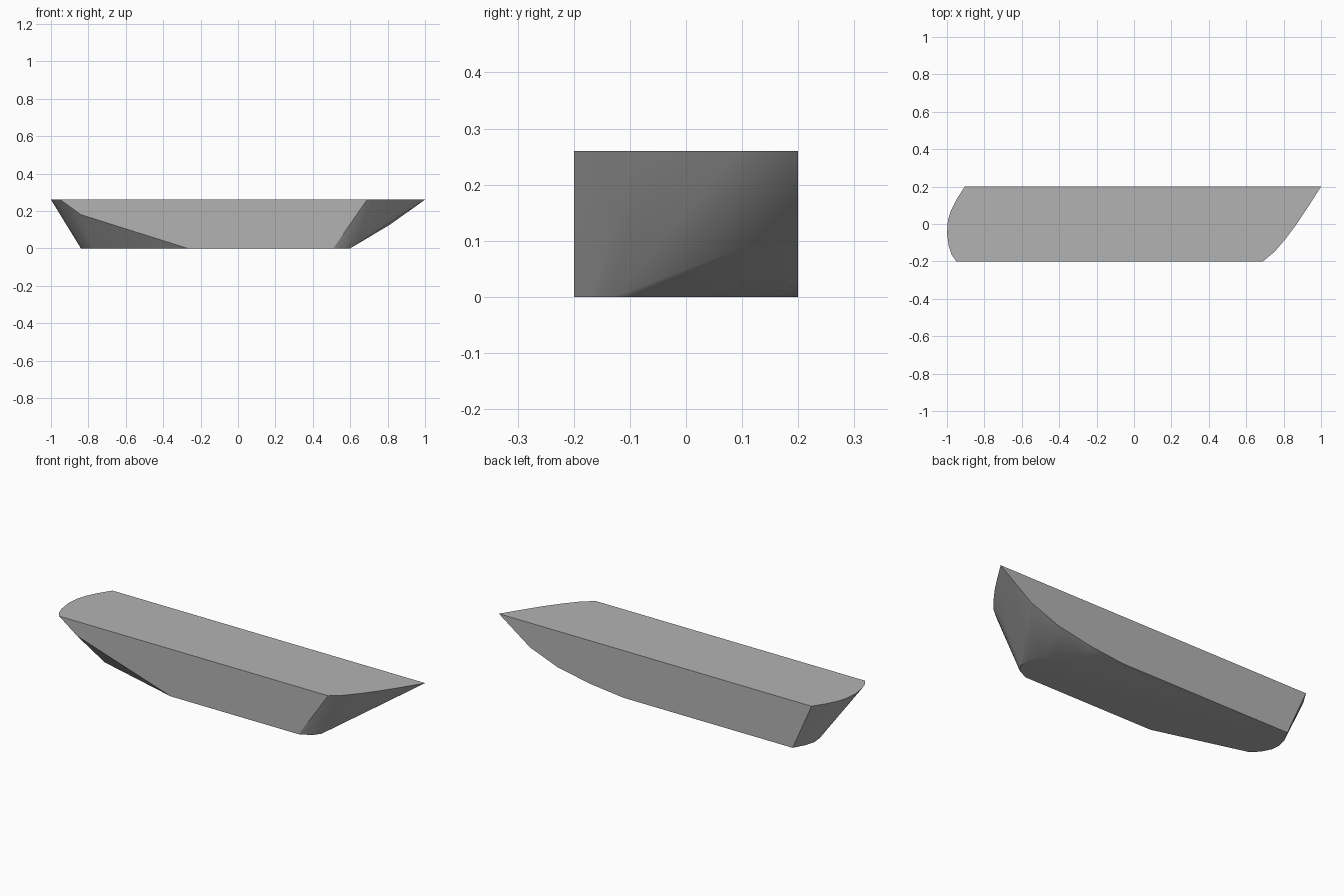
import bpy
import bmesh
import math

default_cube = bpy.data.objects.get("Cube")
if default_cube:
    bpy.data.objects.remove(default_cube, do_unlink=True)

HALF_WIDTH = 0.2
HEIGHT = 0.26


def make_material(name, colour):
    material = bpy.data.materials.new(name)
    material.use_nodes = True
    material.diffuse_color = colour
    material.node_tree.nodes["Principled BSDF"].inputs["Base Color"].default_value = colour
    return material


def at_height(outline, z):
    """Place a plan outline of (x, y) points at one height."""
    return [(x, y, z) for x, y in outline]


def on_side(outline, y):
    """Place a side outline of (x, z) points on one flat flank."""
    return [(x, y, z) for x, z in outline]


def hull_object(name, points, material, smooth_angle):
    """Skin the outlines with a convex surface and merge its flat areas."""
    bm = bmesh.new()
    for point in points:
        bm.verts.new(point)
    result = bmesh.ops.convex_hull(bm, input=bm.verts[:])
    unused = {item for key in ("geom_interior", "geom_unused")
              for item in result[key] if isinstance(item, bmesh.types.BMVert)}
    bmesh.ops.delete(bm, geom=list(unused), context="VERTS")
    bmesh.ops.dissolve_limit(bm, angle_limit=math.radians(0.5),
                             verts=bm.verts[:], edges=bm.edges[:])
    bmesh.ops.recalc_face_normals(bm, faces=bm.faces[:])
    mesh = bpy.data.meshes.new(name)
    bm.to_mesh(mesh)
    bm.free()
    mesh.materials.append(material)
    obj = bpy.data.objects.new(name, mesh)
    bpy.context.collection.objects.link(obj)
    bpy.ops.object.select_all(action="DESELECT")
    obj.select_set(True)
    bpy.context.view_layer.objects.active = obj
    bpy.ops.object.shade_smooth_by_angle(angle=smooth_angle)
    return obj


# Flat deck: rounded stern and raked, pointed bow
deck_stern = [(-0.95, -0.2), (-0.975, -0.165), (-0.99, -0.12), (-1, -0.05),
              (-0.995, 0.02), (-0.98, 0.07), (-0.95, 0.13), (-0.905, 0.2)]
deck_bow = [(0.69, -0.2), (0.75, -0.15), (0.81, -0.08),
            (0.87, 0), (0.93, 0.09), (1, 0.2)]

# Smaller flat base
base_stern = [(-0.27, -0.2), (-0.77, -0.06), (-0.81, -0.02),
              (-0.835, 0.03), (-0.84, 0.08), (-0.825, 0.135), (-0.79, 0.2)]
base_bow = [(0.51, -0.2), (0.57, -0.17), (0.6, -0.13), (0.6, -0.07),
            (0.575, 0), (0.53, 0.045), (0.43, 0.136), (0.24, 0.2)]

# Corners where the sloping ends meet the two flanks
front_flank = [(-0.84, 0.18)]
back_flank = [(0.81, 0.125), (0.64, 0.06), (0.44, 0.022)]

grey = make_material("plain grey", (0.45, 0.45, 0.45, 1))
hull_points = (at_height(deck_stern + deck_bow, HEIGHT)
               + at_height(base_stern + base_bow, 0)
               + on_side(front_flank, -HALF_WIDTH)
               + on_side(back_flank, HALF_WIDTH))
hull_object("wedge_hull", hull_points, grey, math.radians(30))
